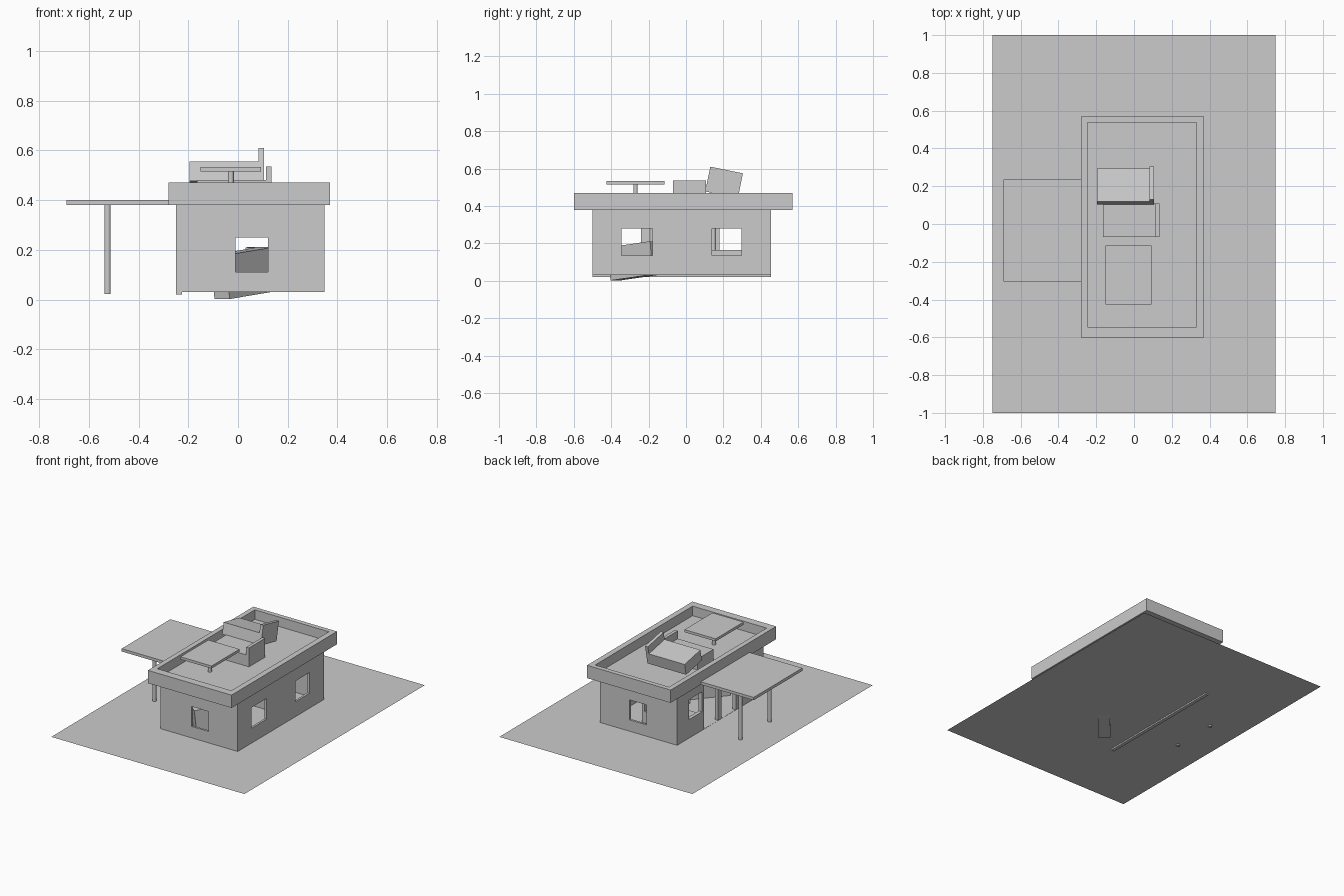
import bpy, bmesh
from mathutils import Matrix, Vector

if "Cube" in bpy.data.objects:
    bpy.data.objects.remove(bpy.data.objects["Cube"])


def make_object(name, bm):
    bmesh.ops.recalc_face_normals(bm, faces=bm.faces)
    mesh = bpy.data.meshes.new(name)
    bm.to_mesh(mesh)
    bm.free()
    obj = bpy.data.objects.new(name, mesh)
    bpy.context.scene.collection.objects.link(obj)
    return obj


def box(name, x, y, z):
    bm = bmesh.new()
    size = Matrix.Diagonal((x[1] - x[0], y[1] - y[0], z[1] - z[0], 1))
    mid = Matrix.Translation((sum(x) / 2, sum(y) / 2, sum(z) / 2))
    bmesh.ops.create_cube(bm, size=1, matrix=mid @ size)
    return make_object(name, bm)


def cut(obj, x, y, z):
    cutter = box(obj.name + "_cutter", x, y, z)
    cutter.hide_render = True
    cutter.hide_viewport = True
    cutter.display_type = 'WIRE'
    mod = obj.modifiers.new("opening", 'BOOLEAN')
    mod.operation = 'DIFFERENCE'
    mod.solver = 'EXACT'
    mod.object = cutter


def cylinder(name, x, y, radius, z0, z1):
    bm = bmesh.new()
    bmesh.ops.create_cone(bm, cap_ends=True, segments=16, radius1=radius, radius2=radius,
                          depth=z1 - z0, matrix=Matrix.Translation((x, y, (z0 + z1) / 2)))
    obj = make_object(name, bm)
    for p in obj.data.polygons:
        p.use_smooth = abs(p.normal.z) < 0.5
    for e in obj.data.edges:
        a, b = (obj.data.vertices[i].co for i in e.vertices)
        e.use_edge_sharp = abs(a.z - b.z) < 1e-5
    return obj


def chair(name, matrix):
    # L-shaped side profile extruded along y
    profile = [(0, 0), (0.3, 0), (0.3, 0.135), (0.278, 0.135), (0.278, 0.08), (0, 0.08)]
    bm = bmesh.new()
    face = bm.faces.new([bm.verts.new((px, 0, pz)) for px, pz in profile])
    ext = bmesh.ops.extrude_face_region(bm, geom=[face])
    verts = [g for g in ext["geom"] if isinstance(g, bmesh.types.BMVert)]
    bmesh.ops.translate(bm, verts=verts, vec=(0, 0.178, 0))
    obj = make_object(name, bm)
    obj.matrix_world = matrix


# Ground sheet
bm = bmesh.new()
bmesh.ops.create_grid(bm, x_segments=1, y_segments=1, size=1,
                      matrix=Matrix.Translation((0, 0, 0.03)) @ Matrix.Diagonal((0.75, 1, 1, 1)))
make_object("ground_sheet", bm)

# Front and back walls with one window each
for name, y in (("front_wall", (-0.5, -0.485)), ("back_wall", (0.44, 0.455))):
    wall = box(name, (-0.225, 0.348), y, (0.03, 0.38))
    cut(wall, (-0.01, 0.12), (y[0] - 0.05, y[1] + 0.05), (0.11, 0.25))

# Right wall with two windows
wall = box("right_wall", (0.333, 0.348), (-0.485, 0.44), (0.03, 0.38))
for y in ((-0.345, -0.18), (0.14, 0.298)):
    cut(wall, (0.28, 0.4), y, (0.135, 0.28))

# Left wall with two windows and two doorways either side of a pillar
wall = box("left_wall", (-0.25, -0.225), (-0.5, 0.455), (0.02, 0.38))
for y in ((-0.375, -0.24), (0.18, 0.325)):
    cut(wall, (-0.3, -0.18), y, (0.16, 0.3))
for y in ((-0.195, -0.035), (0.0, 0.158)):
    cut(wall, (-0.3, -0.18), y, (0.031, 0.34))

# Roof terrace with recessed deck
roof = box("roof_terrace", (-0.28, 0.37), (-0.6, 0.57), (0.38, 0.47))
cut(roof, (-0.245, 0.33), (-0.545, 0.537), (0.403, 0.6))

# Side canopy on two poles
box("canopy", (-0.69, -0.28), (-0.305, 0.235), (0.38, 0.4))
for i, y in enumerate((-0.178, 0.146)):
    cylinder(f"canopy_pole_{i + 1}", -0.525, y, 0.013, 0.022, 0.38)

# Roof table
box("table_top", (-0.15, 0.092), (-0.425, -0.115), (0.515, 0.533))
cylinder("table_leg", -0.029, -0.27, 0.012, 0.403, 0.515)

# Chairs: upright and leaning on the roof, upright and fallen inside
chair("roof_chair", Matrix.Translation((-0.165, -0.07, 0.401)))
chair("leaning_chair", Matrix.Translation((-0.195, 0.103, 0.478)) @ Matrix.Rotation(-0.2, 4, 'X'))
chair("indoor_chair", Matrix.Translation((-0.165, 0.12, 0.03)))

u = Vector((0.65, 0.76, 0.11)).normalized()
v = Vector((0, 0, 1)).cross(u).normalized()
w = v.cross(u)
rot = Matrix((u, w, v)).transposed().to_4x4()
chair("fallen_chair", Matrix.Translation(Vector((-0.034, -0.404, 0.002)) - w * 0.178) @ rot)
